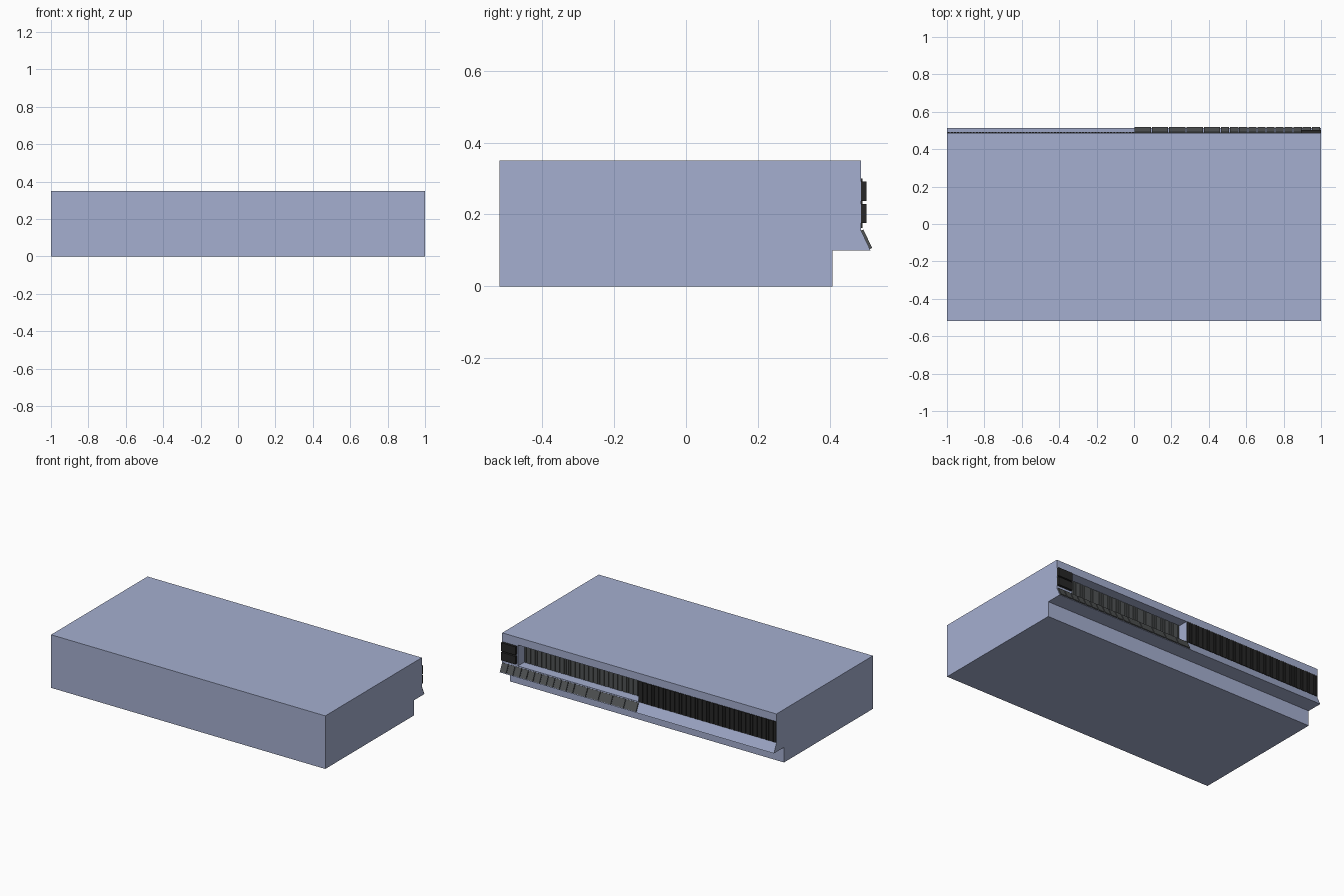
import bpy, bmesh
from mathutils import Vector

if "Cube" in bpy.data.objects:
    bpy.data.objects.remove(bpy.data.objects["Cube"])


def material(name, rgb):
    m = bpy.data.materials.new(name)
    m.diffuse_color = (*rgb, 1)
    m.use_nodes = True
    m.node_tree.nodes["Principled BSDF"].inputs["Base Color"].default_value = m.diffuse_color
    return m


BLUE = material("pale blue casing", (0.376, 0.429, 0.631))
BLACK = material("black plastic", (0.020, 0.020, 0.020))
GREY = material("dark grey", (0.082, 0.088, 0.090))


def prisms(name, parts, mat):
    """One object from several (profile in y,z ; x0 ; x1) extrusions."""
    bm = bmesh.new()
    for profile, x0, x1 in parts:
        f = bm.faces.new([bm.verts.new((x0, y, z)) for y, z in profile])
        ext = bmesh.ops.extrude_face_region(bm, geom=[f])["geom"]
        moved = [v for v in ext if isinstance(v, bmesh.types.BMVert)]
        bmesh.ops.translate(bm, verts=moved, vec=(x1 - x0, 0, 0))
    bmesh.ops.recalc_face_normals(bm, faces=bm.faces)
    me = bpy.data.meshes.new(name)
    bm.to_mesh(me)
    bm.free()
    me.materials.append(mat)
    ob = bpy.data.objects.new(name, me)
    bpy.context.collection.objects.link(ob)
    return ob


def rect(y0, y1, z0, z1):
    return [(y0, z0), (y1, z0), (y1, z1), (y0, z1)]


BACK = 0.486
LIP_TOP, LIP_LOW = Vector((BACK, 0.157)), Vector((0.513, 0.10))
Z0, Z1 = 0.162, 0.30

# casing: stepped foot and sloped lip along the back
casing = prisms("casing", [([(-0.519, 0), (0.407, 0), (0.407, 0.10), tuple(LIP_LOW),
                             tuple(LIP_TOP), (BACK, 0.35), (-0.519, 0.35)], -1, 1)], BLUE)

# long recess in the back
cutter = prisms("recess_cutter", [(rect(0.416, 0.56, Z0, Z1), 0.004, 0.885)], BLUE)
cutter.hide_render = True
cutter.hide_set(True)
mod = casing.modifiers.new("recess", 'BOOLEAN')
mod.operation = 'DIFFERENCE'
mod.solver = 'EXACT'
mod.object = cutter


# ribbed panels: thin plate with narrow vertical slats
def ribbed(name, x0, x1, y, count, mat):
    pitch = (x1 - x0) / count
    parts = [(rect(y - 0.002, y + 0.002, Z0, Z1), x0, x1)]
    for i in range(count):
        a = x0 + i * pitch
        parts.append((rect(y, y + 0.005, Z0, Z1), a + pitch * 0.2, a + pitch * 0.8))
    return prisms(name, parts, mat)


ribbed("grille_panel", -0.999, 0.003, BACK, 60, BLACK)
ribbed("recess_back_panel", 0.005, 0.884, 0.417, 54, GREY)

# two stacked end buttons
prisms("end_buttons", [(rect(BACK - 0.002, 0.502, a, b), 0.893, 0.999)
                       for a, b in ((0.176, 0.229), (0.237, 0.292))], BLACK)

# key row on the sloped lip: five wide keys, then eleven narrow ones
d = LIP_LOW - LIP_TOP
n = Vector((-d.y, d.x)).normalized() * 0.007
top, low = LIP_TOP + d * 0.03, LIP_TOP + d * 0.93
key_profile = [tuple(p) for p in (top, low, low + n, top + n)]
keys, x = [], 0.003
for w in [0.0925] * 5 + [0.0485] * 11:
    keys.append((key_profile, x, x + w - 0.005))
    x += w
prisms("key_row", keys, GREY)
